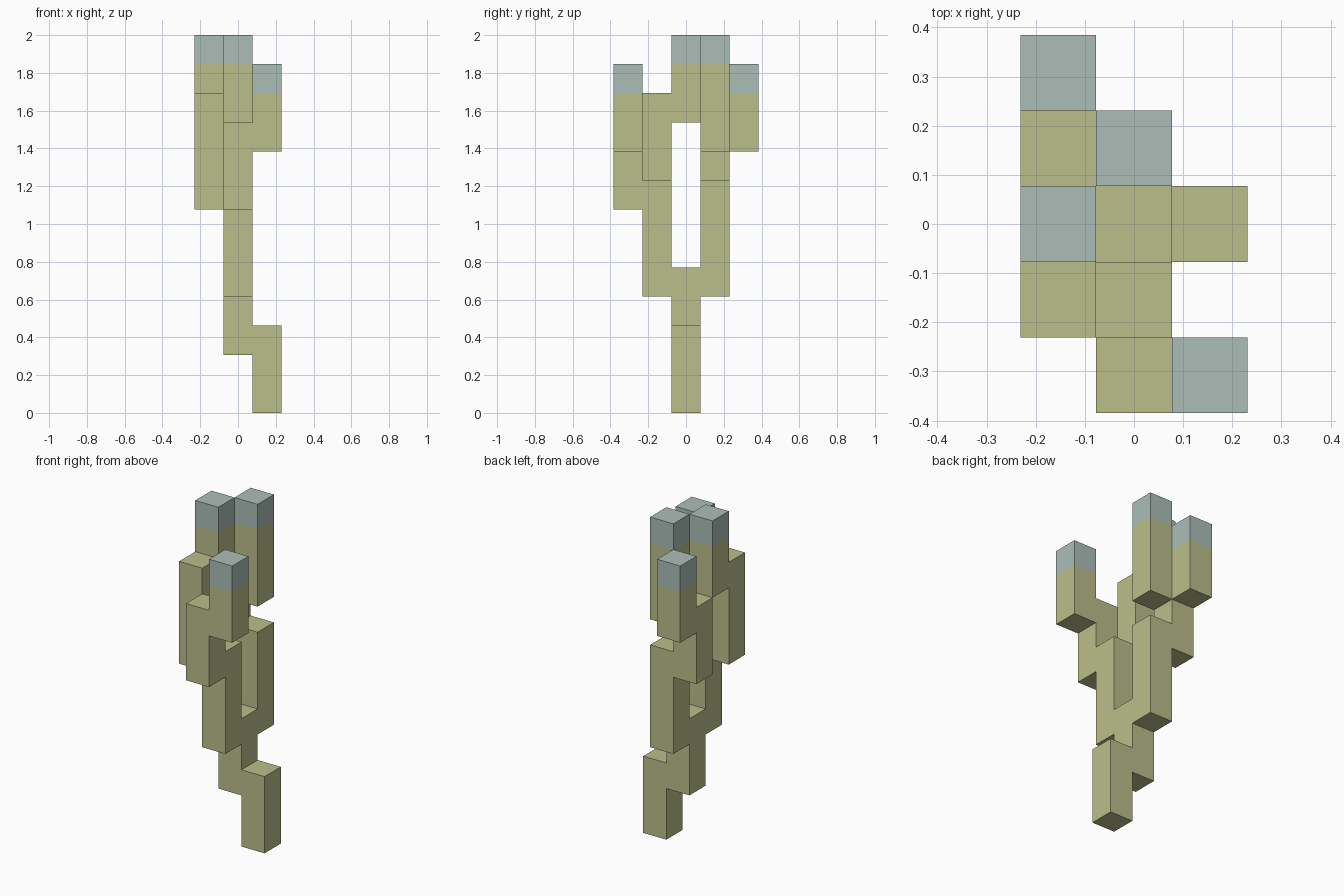
import bpy
import bmesh

cube = bpy.data.objects.get("Cube")
if cube:
    bpy.data.objects.remove(cube, do_unlink=True)

UNIT = 2 / 13  # side of one block


def make_material(name, rgb):
    mat = bpy.data.materials.new(name)
    mat.use_nodes = True
    color = (*rgb, 1)
    mat.diffuse_color = color
    mat.node_tree.nodes["Principled BSDF"].inputs["Base Color"].default_value = color
    return mat


olive = make_material("olive_stem", (0.497, 0.515, 0.254))
sage = make_material("sage_tip", (0.413, 0.515, 0.474))


def column(name, x, y, bottom, top, tip=False):
    """Square column on the block grid; a tip column has a coloured top block."""
    bm = bmesh.new()
    bmesh.ops.create_cube(bm, size=1)
    for v in bm.verts:
        v.co.x = (x + v.co.x) * UNIT
        v.co.y = (y + v.co.y) * UNIT
        v.co.z = (top if v.co.z > 0 else bottom) * UNIT
    if tip:
        seam = (top - 1) * UNIT
        bmesh.ops.bisect_plane(bm, geom=bm.verts[:] + bm.edges[:] + bm.faces[:],
                               plane_co=(0, 0, seam), plane_no=(0, 0, 1))
        for f in bm.faces:
            f.material_index = int(f.calc_center_median().z > seam)
    mesh = bpy.data.meshes.new(name)
    bm.to_mesh(mesh)
    bm.free()
    mesh.materials.append(olive)
    mesh.materials.append(sage)
    obj = bpy.data.objects.new(name, mesh)
    bpy.context.scene.collection.objects.link(obj)


# Trunk
column("trunk_base", 1, 0, 0, 3)
column("trunk_fork", 0, 0, 2, 5)

# Front limb and its two shoots
column("front_limb", 0, -1, 4, 8)
column("front_outer_branch", 0, -2, 7, 10)
column("front_outer_tip", 1, -2, 9, 12, tip=True)
column("front_inner_branch", -1, -1, 7, 11)
column("front_inner_tip", -1, 0, 10, 13, tip=True)

# Back limb and its two shoots
column("back_limb", 0, 1, 4, 8)
column("back_branch", -1, 1, 7, 10)
column("back_inner_tip", 0, 1, 9, 13, tip=True)
column("back_outer_tip", -1, 2, 9, 12, tip=True)
